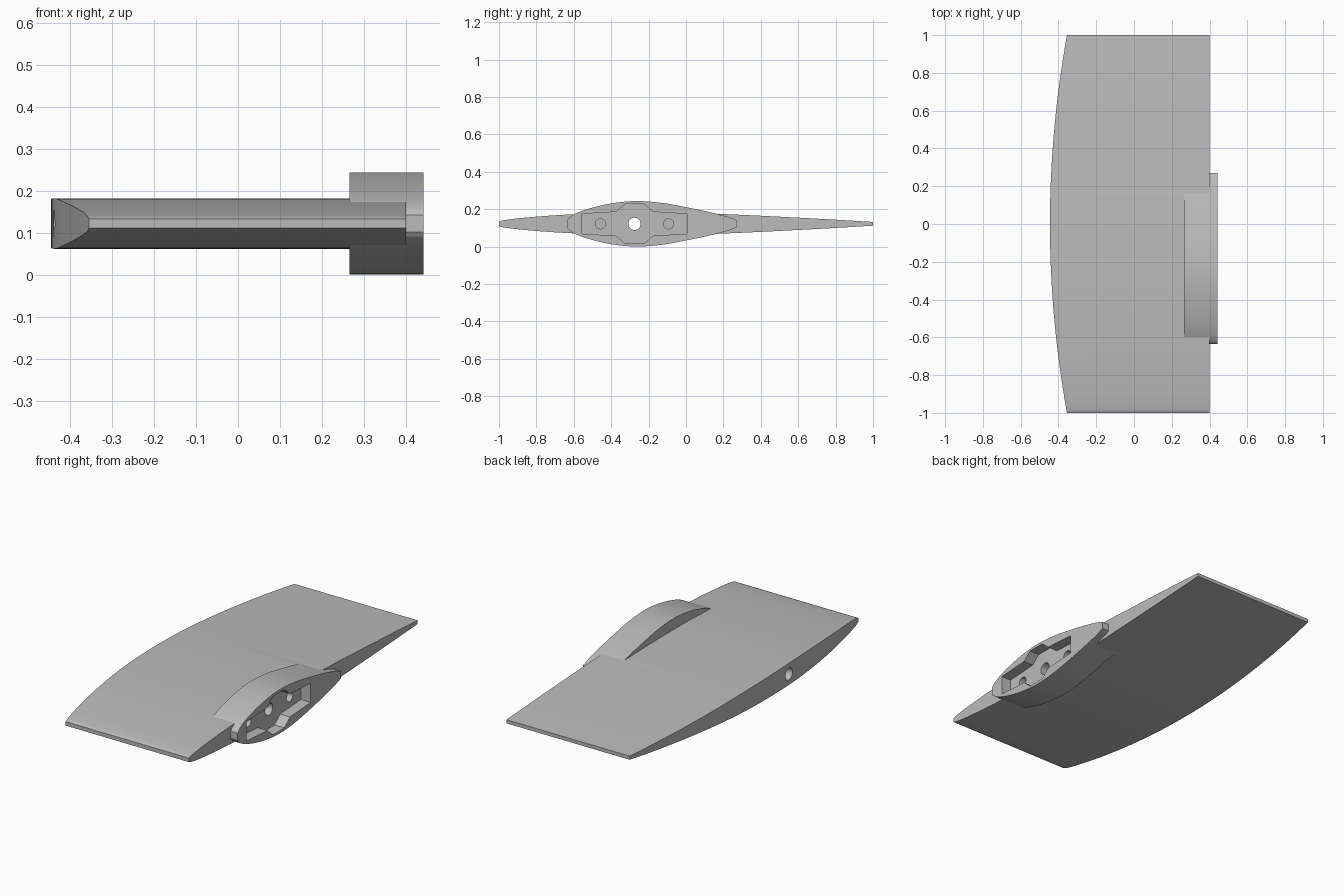
import bpy
import bmesh
import math
from mathutils import Matrix

MID = 0.122      # height of the chord plane
HUB_Y = -0.275   # bore position along the chord

if "Cube" in bpy.data.objects:
    bpy.data.objects.remove(bpy.data.objects["Cube"], do_unlink=True)

grey = bpy.data.materials.new("plain grey")
grey.use_nodes = True
colour = (0.5, 0.5, 0.5, 1)
grey.diffuse_color = colour
grey.node_tree.nodes["Principled BSDF"].inputs["Base Color"].default_value = colour


def make_object(name, bm):
    bmesh.ops.recalc_face_normals(bm, faces=bm.faces)
    mesh = bpy.data.meshes.new(name)
    bm.to_mesh(mesh)
    bm.free()
    mesh.materials.append(grey)
    obj = bpy.data.objects.new(name, mesh)
    bpy.context.collection.objects.link(obj)
    return obj


def spline(points, steps):
    """Smooth (y, half thickness) stations through the given points."""
    slopes = []
    for i in range(len(points)):
        a, b = points[max(i - 1, 0)], points[min(i + 1, len(points) - 1)]
        slopes.append((b[1] - a[1]) / (b[0] - a[0]))
    out = []
    for i in range(len(points) - 1):
        (y0, h0), (y1, h1) = points[i], points[i + 1]
        d = y1 - y0
        for k in range(steps):
            t = k / steps
            h = ((2*t**3 - 3*t**2 + 1) * h0 + (t**3 - 2*t**2 + t) * d * slopes[i]
                 + (3*t**2 - 2*t**3) * h1 + (t**3 - t**2) * d * slopes[i + 1])
            out.append((y0 + d * t, h))
    return out + [points[-1]]


def foil(name, stations, inner, outer):
    """Symmetric section spanning x from inner(y) to outer."""
    bm = bmesh.new()
    rings = []
    for y, h in stations:
        rings.append([bm.verts.new((x, y, z)) for x, z in (
            (inner(y), MID - h), (outer, MID - h),
            (outer, MID + h), (inner(y), MID + h))])
    for a, b in zip(rings, rings[1:]):
        for k in range(4):
            n = (k + 1) % 4
            bm.faces.new((a[k], a[n], b[n], b[k]))
    bm.faces.new(rings[0])
    bm.faces.new(rings[-1])
    return make_object(name, bm)


def bore(name, y, radius, x0, x1):
    bm = bmesh.new()
    place = (Matrix.Translation(((x0 + x1) / 2, y, MID))
             @ Matrix.Rotation(math.pi / 2, 4, 'Y'))
    bmesh.ops.create_cone(bm, cap_ends=True, segments=40, radius1=radius,
                          radius2=radius, depth=x1 - x0, matrix=place)
    return make_object(name, bm)


def combine(target, other, operation):
    mod = target.modifiers.new(operation, 'BOOLEAN')
    mod.operation = operation
    mod.solver = 'EXACT'
    mod.object = other
    bpy.context.view_layer.objects.active = target
    bpy.ops.object.modifier_apply(modifier=mod.name)
    bpy.data.objects.remove(other, do_unlink=True)


# Blade with a bowed outer edge
blade_section = [(-1, .011), (-.98, .018), (-.9, .029), (-.75, .042), (-.6, .051),
                 (-.4, .0585), (-.25, .06), (0, .0575), (.2, .052), (.5, .038),
                 (.8, .022), (1, .01)]
blade = foil("blade", spline(blade_section, 6), lambda y: -0.445 + 0.09 * y * y, 0.4)

# Thicker root fairing
root_section = [(-.635, .02), (-.625, .033), (-.59, .055), (-.52, .081), (-.4, .109),
                (-.27, .1215), (-.13, .112), (0, .089), (.12, .064), (.22, .038),
                (.27, .02)]
root = foil("root_fairing", spline(root_section, 6), lambda y: 0.265, 0.442)
combine(blade, root, 'UNION')

# Stepped mounting pocket, mirrored across both axes
quarter = [(.28, .053), (.098, .064), (.05, .106)]
half = quarter + [(-y, z) for y, z in reversed(quarter)]
outline = half + [(y, -z) for y, z in reversed(half)]
bm = bmesh.new()
floor = bm.faces.new([bm.verts.new((0.382, HUB_Y + y, MID + z)) for y, z in outline])
grown = bmesh.ops.extrude_face_region(bm, geom=[floor])["geom"]
bmesh.ops.translate(bm, vec=(0.2, 0, 0),
                    verts=[v for v in grown if isinstance(v, bmesh.types.BMVert)])
combine(blade, make_object("pocket_cutter", bm), 'DIFFERENCE')

# Through bore and two screw holes
combine(blade, bore("bore_cutter", HUB_Y, 0.033, -0.6, 0.6), 'DIFFERENCE')
for side in (-1, 1):
    combine(blade, bore("screw_cutter", HUB_Y + side * 0.182, 0.027, 0.28, 0.6),
            'DIFFERENCE')

blade.name = "blade_with_root"
bpy.ops.object.select_all(action='DESELECT')
blade.select_set(True)
bpy.context.view_layer.objects.active = blade
bpy.ops.object.shade_smooth_by_angle(angle=math.radians(25))
